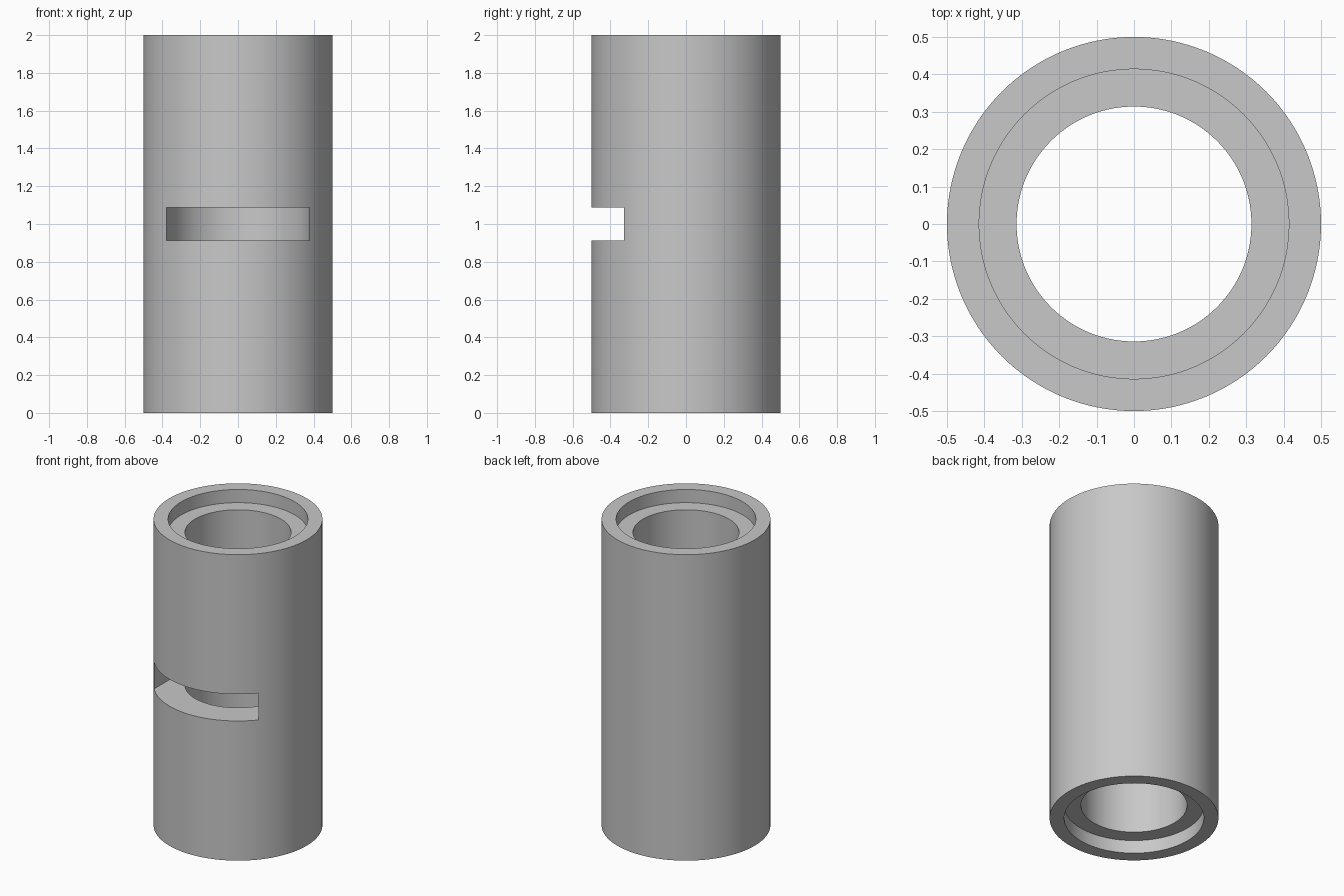
import bpy
import bmesh
from math import cos, sin, pi, radians

if "Cube" in bpy.data.objects:
    bpy.data.objects.remove(bpy.data.objects["Cube"], do_unlink=True)

SIDES = 128
HEIGHT = 2.0
OUTER, RECESS, BORE = 0.5, 0.414, 0.314
RECESS_DEPTH = 0.086
SLOT_RADIUS, SLOT_LOW, SLOT_HIGH = 0.378, 0.913, 1.088

grey = bpy.data.materials.new("plain grey")
grey.use_nodes = True
colour = (0.58, 0.58, 0.58, 1)
grey.diffuse_color = colour
grey.node_tree.nodes["Principled BSDF"].inputs["Base Color"].default_value = colour


def make_object(name, bm):
    bmesh.ops.recalc_face_normals(bm, faces=bm.faces)
    mesh = bpy.data.meshes.new(name)
    bm.to_mesh(mesh)
    bm.free()
    mesh.materials.append(grey)
    obj = bpy.data.objects.new(name, mesh)
    bpy.context.collection.objects.link(obj)
    return obj


def lathe(name, profile):
    """Turn a closed (radius, height) profile around z."""
    bm = bmesh.new()
    rings = []
    for i in range(SIDES):
        a = 2 * pi * i / SIDES
        rings.append([bm.verts.new((r * cos(a), r * sin(a), z)) for r, z in profile])
    n = len(profile)
    for i, ring in enumerate(rings):
        after = rings[(i + 1) % SIDES]
        for j in range(n):
            k = (j + 1) % n
            bm.faces.new((ring[j], after[j], after[k], ring[k]))
    return make_object(name, bm)


# Tube with a shallow stepped recess at each end
low, high = RECESS_DEPTH, HEIGHT - RECESS_DEPTH
tube = lathe("tube_body", [
    (OUTER, 0), (OUTER, HEIGHT), (RECESS, HEIGHT), (RECESS, high),
    (BORE, high), (BORE, low), (RECESS, low), (RECESS, 0)])

# Slot cutter: straight sides at the front, half-round at the back
outline = [(SLOT_RADIUS * cos(pi * i / 64), SLOT_RADIUS * sin(pi * i / 64))
           for i in range(65)]
outline += [(-SLOT_RADIUS, -0.7), (SLOT_RADIUS, -0.7)]
bm = bmesh.new()
floor = bm.faces.new([bm.verts.new((x, y, SLOT_LOW)) for x, y in outline])
top = bmesh.ops.extrude_face_region(bm, geom=[floor], use_keep_orig=True)["geom"]
bmesh.ops.translate(bm, vec=(0, 0, SLOT_HIGH - SLOT_LOW),
                    verts=[v for v in top if isinstance(v, bmesh.types.BMVert)])
cutter = make_object("slot_cutter", bm)

# Cut the front slot
cut = tube.modifiers.new("front_slot", "BOOLEAN")
cut.operation = "DIFFERENCE"
cut.solver = "EXACT"
cut.object = cutter
bpy.ops.object.select_all(action="DESELECT")
tube.select_set(True)
bpy.context.view_layer.objects.active = tube
bpy.ops.object.modifier_apply(modifier=cut.name)
bpy.data.objects.remove(cutter, do_unlink=True)

bpy.ops.object.shade_smooth_by_angle(angle=radians(30))
